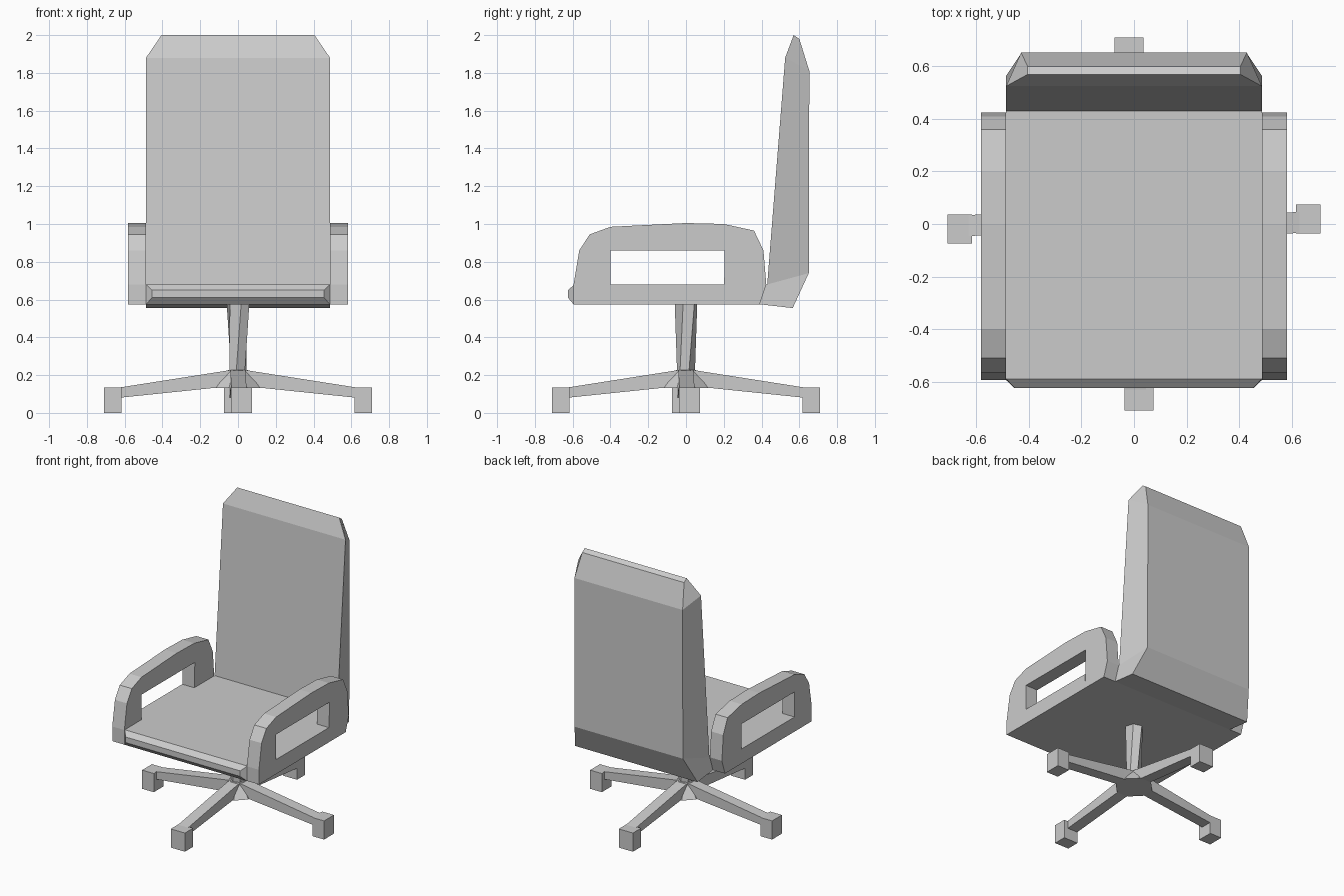
import bpy
import bmesh
from math import cos, sin, pi

if "Cube" in bpy.data.objects:
    bpy.data.objects.remove(bpy.data.objects["Cube"])


def make(name, verts, faces):
    me = bpy.data.meshes.new(name)
    me.from_pydata(verts, [], faces)
    bm = bmesh.new()
    bm.from_mesh(me)
    bmesh.ops.recalc_face_normals(bm, faces=bm.faces)
    bm.to_mesh(me)
    bm.free()
    ob = bpy.data.objects.new(name, me)
    bpy.context.collection.objects.link(ob)
    return ob


def profile_solid(name, pts, panels):
    """Symmetric solid from side profile points (y, z, half width)."""
    n = len(pts)
    verts = [(-w, y, z) for y, z, w in pts] + [(w, y, z) for y, z, w in pts]
    faces = [(i, (i + 1) % n, (i + 1) % n + n, i + n) for i in range(n)]
    for p in panels:
        faces += [p, [i + n for i in p]]
    return make(name, verts, faces)


def slab(name, pts, x0, x1):
    """Side profile (y, z) extruded from x0 to x1."""
    n = len(pts)
    verts = [(x, y, z) for x in (x0, x1) for y, z in pts]
    faces = [(i, (i + 1) % n, (i + 1) % n + n, i + n) for i in range(n)]
    return make(name, verts, faces + [list(range(n)), list(range(n, 2 * n))])


def loft(name, rings):
    n = len(rings[0])
    verts = [v for r in rings for v in r]
    faces = [(k * n + i, k * n + (i + 1) % n, (k + 1) * n + (i + 1) % n, (k + 1) * n + i)
             for k in range(len(rings) - 1) for i in range(n)]
    last = (len(rings) - 1) * n
    return make(name, verts, faces + [list(range(n)), list(range(last, last + n))])


def ring(r, z, n, a0):
    return [(r * cos(a0 + 2 * pi * i / n), r * sin(a0 + 2 * pi * i / n), z) for i in range(n)]


W = 0.487
# Seat cushion with chamfered nose
profile_solid("seat", [(-.59, .68, W), (-.625, .65, .455), (-.625, .61, .455),
                       (-.595, .575, W), (.39, .575, W), (.43, .68, W)],
              [[0, 1, 2, 3], [3, 4, 5, 0]])

# Backrest
profile_solid("backrest", [(.43, .68, W), (.525, 1.88, W), (.57, 2.0, .405), (.60, 1.98, .405),
                           (.653, 1.81, .43), (.65, .74, .43), (.565, .555, W), (.39, .575, W)],
              [[0, 1, 4, 5], [1, 2, 3, 4], [0, 5, 6, 7]])

# Armrest loops with lower rails
arch = [(-.595, .575), (-.595, .68), (-.565, .86), (-.51, .945), (-.40, .985), (0, 1.005),
        (.20, 1.0), (.36, .965), (.41, .86), (.425, .68), (.39, .575),
        (.20, .575), (.205, .86), (-.40, .86), (-.40, .575)]
rail = [(-.40, .575), (-.40, .68), (.20, .68), (.20, .575)]
for side, s in (("left", -1), ("right", 1)):
    slab(side + "_armrest", arch, s * W, s * .583)
    slab(side + "_arm_rail", rail, s * W, s * .583)

# Column and hub
loft("column", [ring(.048, .2, 6, .3), ring(.062, .58, 6, .8)])
loft("hub", [ring(.125, .133, 8, pi / 8), ring(.055, .228, 8, pi / 8)])


# Four spokes, each ending in a block foot offset to one side
def section(x, y0, y1, z0, z1):
    return [(x, y0, z0), (x, y1, z0), (x, y1, z1), (x, y0, z1)]


for i in range(4):
    spoke = loft(f"spoke_{i + 1}", [section(.0, -.04, .04, .133, .228),
                                    section(.045, -.04, .04, .133, .226),
                                    section(.12, -.04, .04, .133, .214),
                                    section(.63, -.035, .045, .08, .134)])
    foot = loft(f"foot_{i + 1}", [section(.617, -.037, .075, 0, .134),
                                  section(.71, -.037, .075, 0, .134)])
    for ob in (spoke, foot):
        ob.rotation_euler.z = i * pi / 2
